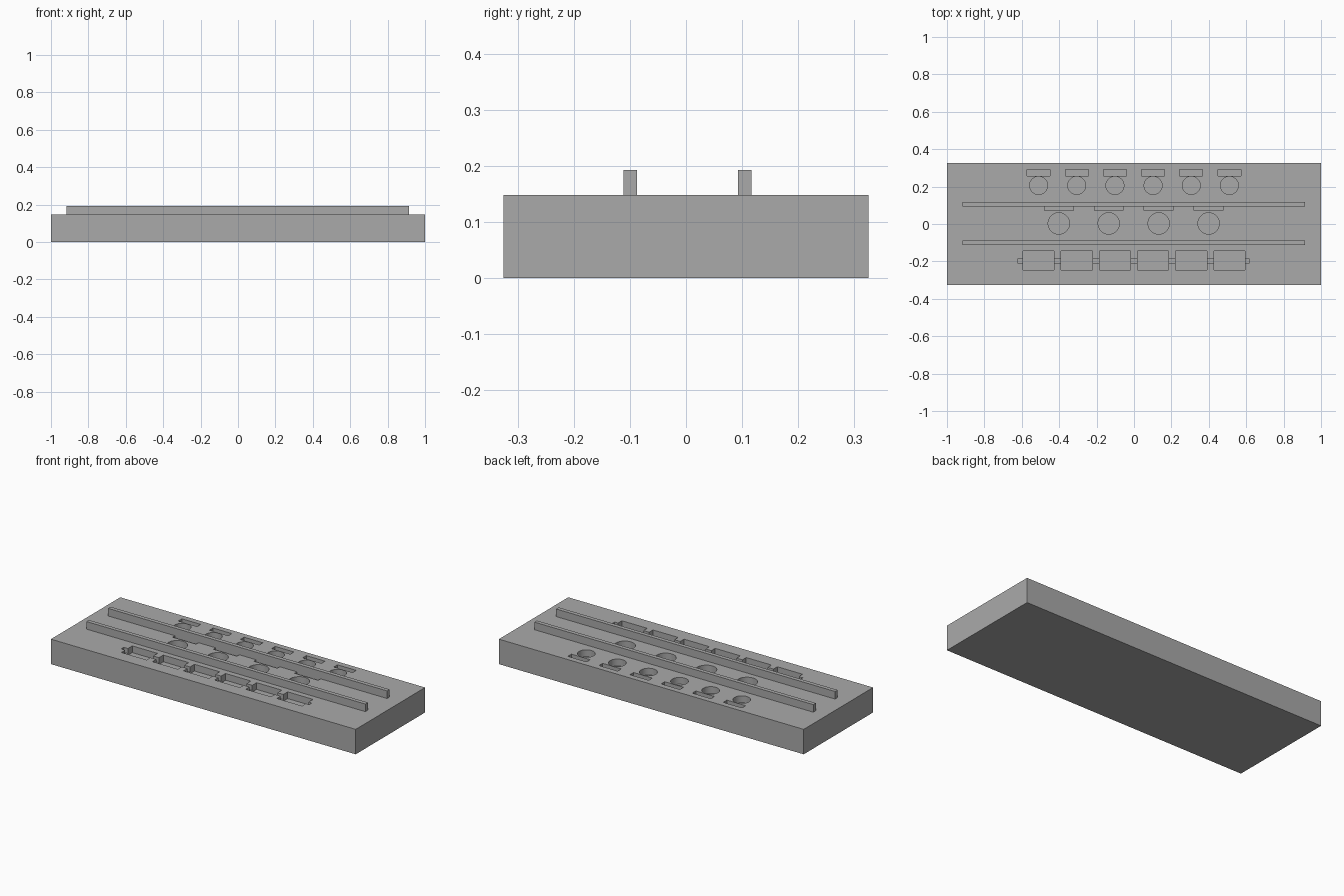
import bpy
import bmesh

cube = bpy.data.objects.get("Cube")
if cube:
    bpy.data.objects.remove(cube, do_unlink=True)

grey = bpy.data.materials.new("mid grey")
grey.use_nodes = True
COLOUR = (0.4, 0.4, 0.4, 1)
grey.diffuse_color = COLOUR
grey.node_tree.nodes["Principled BSDF"].inputs["Base Color"].default_value = COLOUR

TOP = 0.148


def finish(name, bm):
    mesh = bpy.data.meshes.new(name)
    bm.to_mesh(mesh)
    bm.free()
    mesh.materials.append(grey)
    obj = bpy.data.objects.new(name, mesh)
    bpy.context.collection.objects.link(obj)
    return obj


def box(name, x, y, z):
    """Box spanning the given (low, high) ranges."""
    bm = bmesh.new()
    bmesh.ops.create_cube(bm, size=1)
    for v in bm.verts:
        v.co = [r[0] if c < 0 else r[1] for c, r in zip(v.co, (x, y, z))]
    return finish(name, bm)


def around(centre, size):
    return centre - size / 2, centre + size / 2


def cut(cutter):
    """Sink a pocket into the tray, then discard its cutter."""
    mod = tray.modifiers.new("pocket", "BOOLEAN")
    mod.operation = "DIFFERENCE"
    mod.solver = "EXACT"
    mod.object = cutter
    bpy.context.view_layer.objects.active = tray
    bpy.ops.object.modifier_apply(modifier=mod.name)
    bpy.data.objects.remove(cutter, do_unlink=True)


def pocket(x, y, depth):
    cut(box("pocket_cutter", x, y, (TOP - depth, TOP + 0.05)))


def round_pocket(x, y, radius, depth):
    bm = bmesh.new()
    bmesh.ops.create_cone(bm, cap_ends=True, segments=48,
                          radius1=radius, radius2=radius, depth=depth + 0.05)
    bmesh.ops.translate(bm, verts=bm.verts,
                        vec=(x, y, TOP + 0.025 - depth / 2))
    cut(finish("round_cutter", bm))


# Solid tray
tray = box("tray", (-1, 1), (-0.325, 0.325), (0, TOP))

# Front row: rectangular pockets joined by a narrow channel
pocket((-0.62, 0.615), (-0.21, -0.185), 0.03)
for i in range(6):
    pocket(around(-0.51 + 0.204 * i, 0.166), (-0.246, -0.144), 0.04)

# Middle row: large round pockets with label slots
for i in range(4):
    x = -0.402 + 0.267 * i
    round_pocket(x, 0.003, 0.057, 0.04)
    pocket(around(x, 0.155), (0.071, 0.093), 0.03)

# Back row: small round pockets with label slots
for i in range(6):
    x = -0.51 + 0.204 * i
    round_pocket(x, 0.206, 0.048, 0.04)
    pocket(around(x, 0.123), (0.257, 0.291), 0.03)

# Long divider rails
for name, y in (("front_rail", -0.099), ("back_rail", 0.105)):
    box(name, (-0.917, 0.913), around(y, 0.024), (TOP, 0.193))

# Smooth the round pocket walls only
bpy.ops.object.select_all(action="DESELECT")
tray.select_set(True)
bpy.context.view_layer.objects.active = tray
bpy.ops.object.shade_smooth_by_angle()
